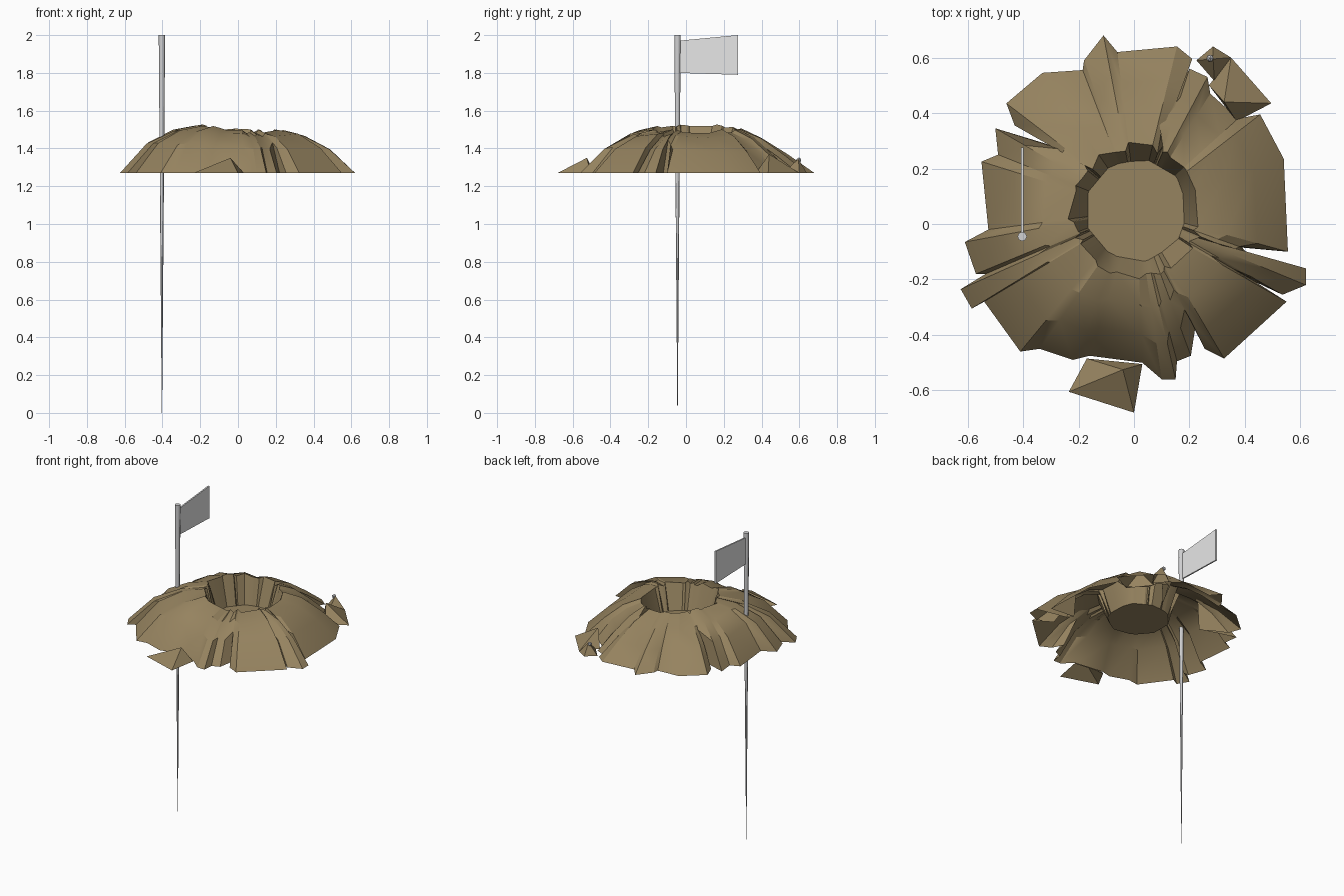
import bpy, bmesh, math, random
from mathutils import Vector

if "Cube" in bpy.data.objects:
    bpy.data.objects.remove(bpy.data.objects["Cube"])

random.seed(4)
BASE = 1.27


def material(name, rgb):
    m = bpy.data.materials.new(name)
    m.diffuse_color = (*rgb, 1)
    m.use_nodes = True
    m.node_tree.nodes["Principled BSDF"].inputs["Base Color"].default_value = m.diffuse_color
    return m


EARTH = material("dry earth", (0.305, 0.228, 0.116))
POLE = material("pole grey", (0.64, 0.64, 0.65))
CLOTH = material("flag white", (0.94, 0.94, 0.94))


def finish(name, bm, mat, angle=None):
    bmesh.ops.recalc_face_normals(bm, faces=bm.faces)
    me = bpy.data.meshes.new(name)
    bm.to_mesh(me)
    bm.free()
    me.materials.append(mat)
    ob = bpy.data.objects.new(name, me)
    bpy.context.collection.objects.link(ob)
    if angle:
        bpy.ops.object.select_all(action='DESELECT')
        ob.select_set(True)
        bpy.context.view_layer.objects.active = ob
        bpy.ops.object.shade_smooth_by_angle(angle=math.radians(angle))
    return ob


# Height of the slope (0 foot, 1 rim) at a fraction of the way inwards;
# the back is straighter than the bulging front and left
def slope(t, c, s):
    back = max(0, s)
    pts = ((0, 0), (.34, .61 - .03 * c - .19 * back), (.68, .91 - .12 * back), (1, 1))
    for (t0, h0), (t1, h1) in zip(pts, pts[1:]):
        if t <= t1:
            return h0 + (h1 - h0) * max(0, t - t0) / (t1 - t0)
    return 1


# Cracked outline of the mound, clockwise from the right side
outline = [
    (.54, .235), (.555, -.10), (.39, -.085), (.42, -.12), (.62, -.16),
    (.62, -.22), (.535, -.255), (.44, -.21), (.55, -.28), (.325, -.485),
    (.255, -.45), (.22, -.38), (.205, -.475), (.155, -.495), (.15, -.56),
    (.10, -.56), (.03, -.50), (-.16, -.475), (-.22, -.49), (-.34, -.45),
    (-.41, -.46), (-.54, -.28), (-.585, -.305), (-.625, -.235), (-.535, -.18),
    (-.57, -.18), (-.61, -.065), (-.525, -.02), (-.55, .225), (-.49, .25),
    (-.50, .345), (-.27, .275), (-.43, .355), (-.46, .435), (-.33, .545),
    (-.185, .555), (-.18, .59), (-.11, .68), (-.06, .62), (.155, .64),
    (.21, .595), (.09, .37), (.20, .56), (.265, .53), (.275, .47),
    (.375, .38), (.455, .395)]
CX, CY = 0.01, 0.05
bm = bmesh.new()
rings = []
prev = 9
for x, y in outline:
    # matching point on the rim, kept in angular order
    a = math.atan2(y - CY, x - CX)
    if prev < 9:
        while a > prev + math.pi:
            a -= 2 * math.pi
        while a < prev - math.pi:
            a += 2 * math.pi
        a = min(a, prev - 0.035)
    prev = a
    c, s = math.cos(a), math.sin(a)
    reach = math.hypot(x - CX, y - CY)
    rr = random.uniform(.215, .25)
    # rim stands higher on the left
    top = 1.49 + .035 * max(0, -c) + random.uniform(-.01, .012)
    rim = Vector((CX + rr * c, CY + rr * s, top))
    foot = Vector((x, y, BASE))
    ring = [bm.verts.new(foot)]
    full = max(reach, .53)
    for t in ((.06, .5) if reach < .44 else (.34, .68)):
        p = foot.lerp(rim, t)
        r = math.hypot(p.x - CX, p.y - CY)
        p.z = BASE + (top - BASE) * slope((full - r) / (full - rr), c, s)
        ring.append(bm.verts.new(p))
    ring.append(bm.verts.new(rim))
    # crater floor edge, snapped to a nine-sided polygon
    step = 2 * math.pi / 9
    fr = .188 * math.cos(step / 2) / math.cos(a % step - step / 2)
    ring.append(bm.verts.new((CX + fr * c, CY + fr * s, 1.335)))
    rings.append(ring)
for r0, r1 in zip(rings, rings[1:] + rings[:1]):
    for i in range(4):
        bm.faces.new((r0[i], r1[i], r1[i + 1], r0[i + 1]))
bm.faces.new([r[-1] for r in rings])
finish("crater_mound", bm, EARTH, 28)


# Loose clods: a ground outline with a raised peak
def clod(name, feet, peak):
    bm = bmesh.new()
    f = [bm.verts.new((x, y, BASE)) for x, y in feet]
    top = bm.verts.new(peak)
    for i in range(len(f)):
        bm.faces.new((f[i], f[(i + 1) % len(f)], top))
    return finish(name, bm, EARTH)


clod("front_clod", [(-.17, -.485), (.03, -.505), (0, -.68), (-.235, -.605)],
     (-.04, -.525, 1.35))
clod("back_clod", [(.285, .64), (.35, .60), (.29, .515), (.225, .59)],
     (.285, .595, 1.345))
clod("back_right_clod", [(.35, .60), (.495, .435), (.37, .37), (.27, .50)],
     (.325, .44, 1.37))

# Tapered pole standing through the mound
bm = bmesh.new()
bmesh.ops.create_cone(bm, cap_ends=True, segments=8, radius1=.001, radius2=.017, depth=2)
bmesh.ops.translate(bm, verts=bm.verts, vec=(-.403, -.045, 1))
finish("flag_pole", bm, POLE, 50)

# Flag: thin plate that flares away from the pole
bm = bmesh.new()
sides = [[bm.verts.new((x, y, z)) for y, z in
          ((-.04, 1.97), (.275, 2.0), (.275, 1.79), (-.04, 1.80))] for x in (-.408, -.399)]
bm.faces.new(sides[0])
bm.faces.new(sides[1])
for i in range(4):
    j = (i + 1) % 4
    bm.faces.new((sides[0][i], sides[0][j], sides[1][j], sides[1][i]))
finish("flag", bm, CLOTH)

# Small pebble resting on the back clod
bm = bmesh.new()
bmesh.ops.create_icosphere(bm, subdivisions=1, radius=.014)
bmesh.ops.translate(bm, verts=bm.verts, vec=(.274, .598, 1.338))
finish("pebble", bm, POLE)
